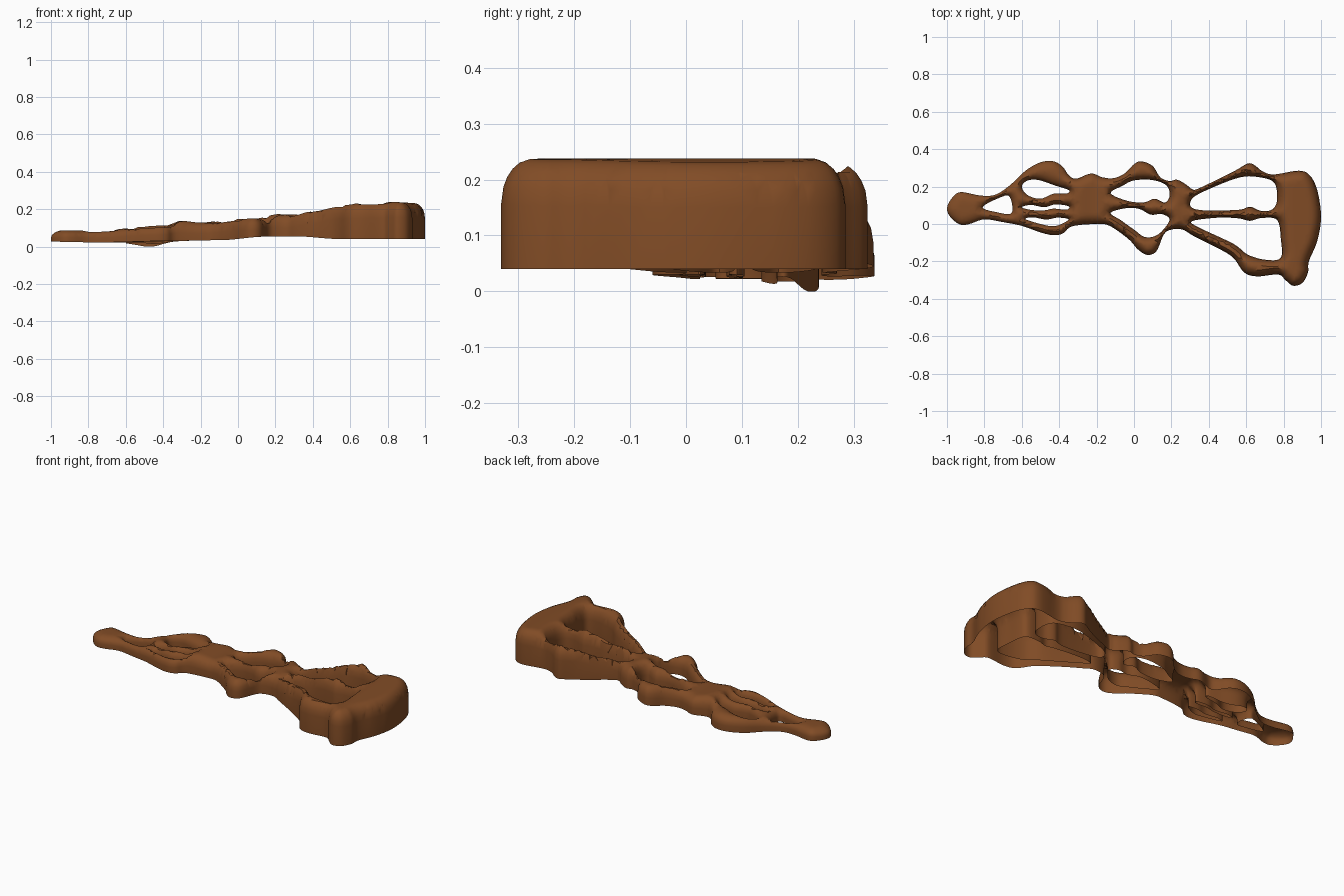
import bpy, bmesh, math
from mathutils import Vector, kdtree
from mathutils.geometry import delaunay_2d_cdt

if "Cube" in bpy.data.objects:
    bpy.data.objects.remove(bpy.data.objects["Cube"])

def smooth_loop(pts, n=5):
    # closed Catmull-Rom curve through the points
    p = [Vector(q) for q in pts]
    out = []
    for i in range(len(p)):
        a, b, c, d = p[i - 1], p[i], p[(i + 1) % len(p)], p[(i + 2) % len(p)]
        for k in range(n):
            t = k / n
            out.append(0.5 * (2 * b + (c - a) * t + (2 * a - 5 * b + 4 * c - d) * t * t
                              + (3 * b - a - 3 * c + d) * t ** 3))
    return out

def interp(x, table):
    # smooth interpolation in a small profile
    for (x0, z0), (x1, z1) in zip(table, table[1:]):
        if x <= x1:
            t = max(0, (x - x0) / (x1 - x0))
            return z0 + (z1 - z0) * t * t * (3 - 2 * t)
    return table[-1][1]

# Outer outline: upper edge left to right, lower edge right to left
upper = [(-1, .08), (-.98, .13), (-.93, .17), (-.82, .152), (-.74, .157), (-.66, .21), (-.58, .285),
         (-.5, .33), (-.43, .335), (-.38, .305), (-.35, .262), (-.31, .242), (-.23, .27), (-.17, .25),
         (-.11, .245), (-.05, .27), (0, .32), (.04, .335), (.1, .31), (.14, .25), (.19, .23),
         (.23, .237), (.28, .21), (.31, .187), (.35, .192), (.54, .285), (.62, .325), (.69, .28),
         (.75, .265), (.88, .285), (.94, .26), (.98, .18)]
lower = [(1, .04), (.98, -.09), (.935, -.2), (.93, -.26), (.9, -.315), (.85, -.33), (.81, -.3),
         (.77, -.27), (.66, -.28), (.59, -.26), (.53, -.18), (.45, -.13), (.32, -.065), (.26, -.03),
         (.2, -.03), (.16, -.055), (.12, -.145), (.07, -.165), (.02, -.135), (-.03, -.08),
         (-.13, -.01), (-.2, .0), (-.33, -.012), (-.38, -.05), (-.43, -.06), (-.5, -.045),
         (-.6, -.01), (-.7, .01), (-.8, .025), (-.88, .0), (-.93, -.003), (-.98, .035)]

# Narrow end openings
tip_hole = [(-.81, .09), (-.7, .148), (-.665, .145), (-.65, .09), (-.66, .055), (-.72, .06)]
narrow_top = [(-.6, .2), (-.57, .232), (-.51, .235), (-.42, .205), (-.35, .182), (-.36, .163),
              (-.43, .162), (-.5, .135), (-.57, .155)]
narrow_mid = [(-.6, .09), (-.55, .102), (-.48, .09), (-.42, .105), (-.35, .095), (-.36, .077),
              (-.43, .082), (-.48, .073), (-.55, .075)]
narrow_low = [(-.58, .026), (-.54, .036), (-.47, .024), (-.41, .034), (-.35, .026), (-.38, .004),
              (-.43, -.012), (-.5, .0)]
# Middle openings
middle_top = [(-.125, .165), (-.06, .205), (0, .233), (.1, .235), (.175, .205), (.19, .15),
              (.165, .115), (.11, .135), (.05, .115), (-.04, .125)]
middle_low = [(-.125, .06), (-.04, .085), (.03, .08), (.09, .05), (.15, .053), (.19, .02),
              (.13, -.055), (.06, -.07), (.0, -.03), (-.07, .02)]
# Wide end openings
wide_top = [(.31, .135), (.42, .195), (.57, .25), (.67, .25), (.75, .22), (.765, .13), (.74, .078),
            (.68, .07), (.62, .092), (.55, .075), (.33, .078)]
wide_low = [(.31, .015), (.45, .034), (.56, .03), (.62, .017), (.68, .032), (.765, .022), (.785, -.08),
            (.785, -.18), (.71, -.192), (.61, -.165), (.53, -.105), (.35, -.02)]

# Side profiles: top and bottom height along x
TOP = [(-1, .08), (-.93, .087), (-.75, .087), (-.5, .108), (-.4, .113), (-.31, .138), (-.2, .128),
       (0, .152), (.1, .155), (.2, .176), (.25, .17), (.4, .205), (.54, .229), (.75, .232), (.82, .238), (1, .23)]
BOT = [(-1, .026), (-.75, .022), (-.35, .03), (-.1, .034), (.15, .053), (.3, .055), (.55, .04), (1, .04)]

loops = [smooth_loop(l) for l in (upper + lower, tip_hole, narrow_top, narrow_mid, narrow_low,
                                  middle_top, middle_low, wide_top, wide_low)]
segments = [(l[i - 1].x, l[i - 1].y, l[i].x, l[i].y) for l in loops for i in range(len(l))]

def inside(x, y):
    hit = False
    for ax, ay, bx, by in segments:
        if (ay > y) != (by > y) and x < ax + (y - ay) * (bx - ax) / (by - ay):
            hit = not hit
    return hit

samples = []
for ax, ay, bx, by in segments:
    samples += [(ax + (bx - ax) * k / 4, ay + (by - ay) * k / 4, 0) for k in range(4)]
tree = kdtree.KDTree(len(samples))
for i, s in enumerate(samples):
    tree.insert(s, i)
tree.balance()

def dist(x, y):
    return tree.find((x, y, 0))[2]

# Boundary points plus rings stepping inward for the rounded shoulder
pts, edges = [], []
for l in loops:
    o, n = len(pts), len(l)
    pts += l
    edges += [(o + i, o + (i + 1) % n) for i in range(n)]
RINGS = (.004, .011, .021, .034, .05)
for l in loops:
    for i in range(len(l)):
        t = (l[(i + 1) % len(l)] - l[i - 1]).normalized()
        for side in (1, -1):
            for d in RINGS:
                q = l[i] + Vector((-t.y, t.x)) * d * side
                if abs(dist(q.x, q.y) - d) < .0012 and inside(q.x, q.y):
                    pts.append(q)
S = .016
for i in range(-62, 63):
    for j in range(-21, 22):
        x, y = i * S, j * S
        if dist(x, y) > .01 and inside(x, y) and (dist(x, y) > .06 or dist(x, y) < .02):
            pts.append(Vector((x, y)))
verts, _, faces, *_ = delaunay_2d_cdt(pts, edges, [], 0, 1e-5)

def bottom(x, y):
    return max(0, interp(x, BOT) - .031 * math.exp(-((x + .48) / .1) ** 2 - ((y - .21) / .07) ** 2))

def top(x, y):
    h, b = interp(x, TOP), interp(x, BOT)
    r = .055
    drop = min(.08, .6 * (h - b))
    u = 1 - min(1, dist(x, y) / r)
    return h - drop * (1 - math.sqrt(max(0, 1 - u * u)))

# Rounded top skin, then walls dropped from every border; underside stays open
bm = bmesh.new()
bv = [bm.verts.new((v.x, v.y, top(v.x, v.y))) for v in verts]
for f in faces:
    c = sum((verts[i] for i in f), Vector((0, 0))) / len(f)
    if inside(c.x, c.y):
        bm.faces.new([bv[i] for i in f])
bmesh.ops.delete(bm, geom=[v for v in bm.verts if not v.link_faces], context='VERTS')
border = [e for e in bm.edges if e.is_boundary]
res = bmesh.ops.extrude_edge_only(bm, edges=border)
for v in res['geom']:
    if isinstance(v, bmesh.types.BMVert):
        v.co.z = bottom(v.co.x, v.co.y)
bmesh.ops.recalc_face_normals(bm, faces=bm.faces)
mesh = bpy.data.meshes.new("openwork_shell")
bm.to_mesh(mesh)
bm.free()
shell = bpy.data.objects.new("openwork_shell", mesh)
bpy.context.collection.objects.link(shell)

# Single brown colour
brown = bpy.data.materials.new("brown")
brown.diffuse_color = (.22, .072, .019, 1)
brown.use_nodes = True
brown.node_tree.nodes["Principled BSDF"].inputs["Base Color"].default_value = brown.diffuse_color
mesh.materials.append(brown)
bpy.context.view_layer.objects.active = shell
shell.select_set(True)
bpy.ops.object.shade_smooth_by_angle(angle=math.radians(40))
